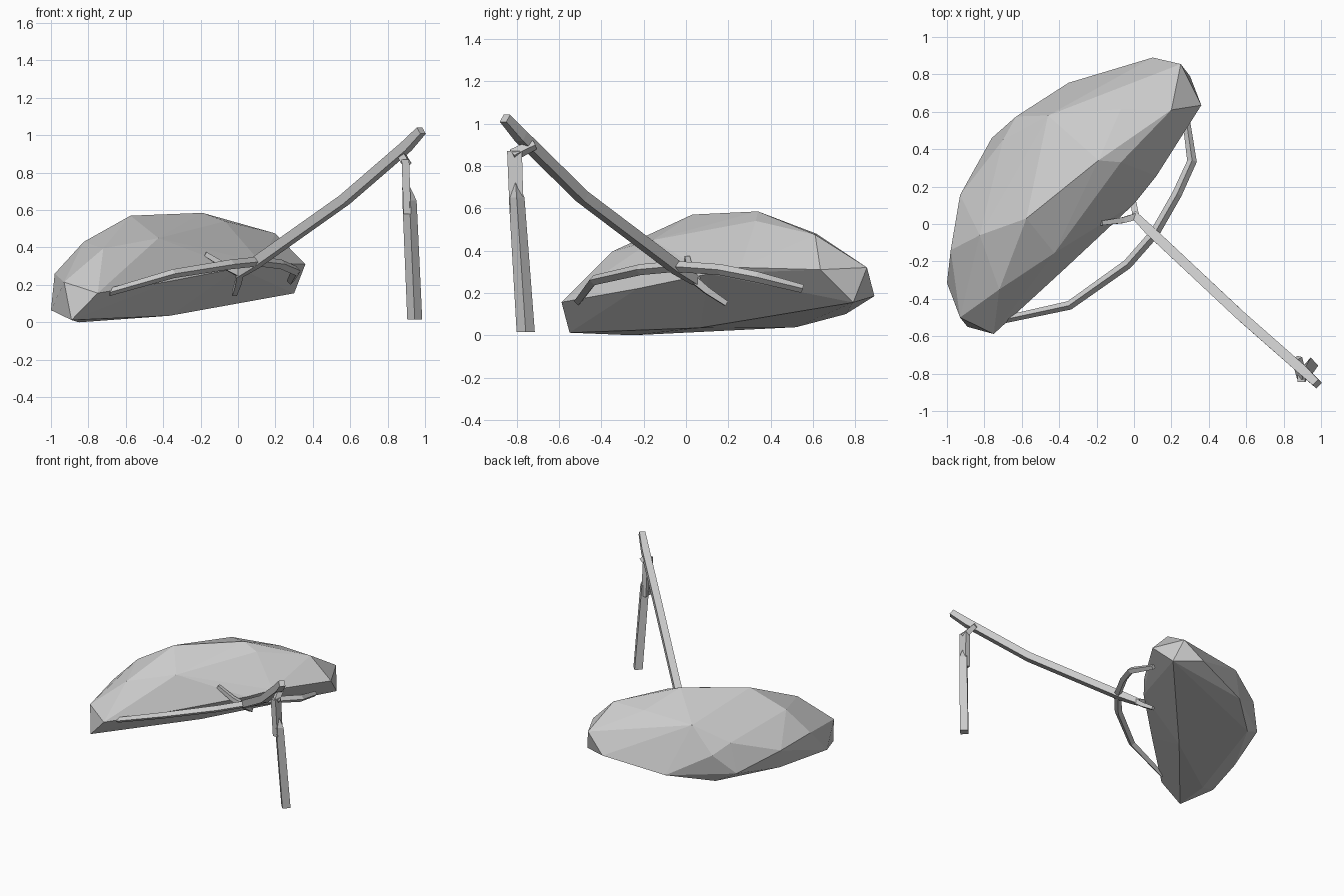
import bpy
import bmesh
import math
from mathutils import Vector

old = bpy.data.objects.get("Cube")
if old:
    bpy.data.objects.remove(old, do_unlink=True)

# One plain grey for everything
grey = bpy.data.materials.new("plain grey")
grey.use_nodes = True
COLOUR = (0.6, 0.6, 0.6, 1)
grey.diffuse_color = COLOUR
shader = next(n for n in grey.node_tree.nodes if n.type == 'BSDF_PRINCIPLED')
shader.inputs["Base Color"].default_value = COLOUR


def finish(name, bm):
    """Turn a bmesh into a flat shaded object."""
    bmesh.ops.recalc_face_normals(bm, faces=bm.faces)
    mesh = bpy.data.meshes.new(name)
    bm.to_mesh(mesh)
    bm.free()
    mesh.materials.append(grey)
    obj = bpy.data.objects.new(name, mesh)
    bpy.context.collection.objects.link(obj)
    return obj


def loft(name, rings):
    """Skin a row of equal-sized rings and cap both ends."""
    bm = bmesh.new()
    rows = [[bm.verts.new(p) for p in ring] for ring in rings]
    for a, b in zip(rows, rows[1:]):
        for i in range(len(a)):
            j = (i + 1) % len(a)
            bm.faces.new((a[i], a[j], b[j], b[i]))
    bm.faces.new(rows[0])
    bm.faces.new(rows[-1])
    return finish(name, bm)


def stick(name, path, radii, roll=0.0):
    """Four-sided stick along a path; roll 0 is diamond, a quarter pi is flat on top."""
    pts = [Vector(p) for p in path]
    rings = []
    for i, (p, r) in enumerate(zip(pts, radii)):
        along = (pts[min(i + 1, len(pts) - 1)] - pts[max(i - 1, 0)]).normalized()
        side = along.cross(Vector((0, 0, 1))).normalized()
        up = side.cross(along)
        angles = [roll + k * math.pi / 2 for k in range(4)]
        rings.append([p + r * (math.cos(t) * side + math.sin(t) * up) for t in angles])
    return loft(name, rings)


def hull(name, points):
    bm = bmesh.new()
    for p in points:
        bm.verts.new(p)
    result = bmesh.ops.convex_hull(bm, input=bm.verts)
    loose = {v for v in result["geom_interior"] + result["geom_unused"]
             if isinstance(v, bmesh.types.BMVert)}
    bmesh.ops.delete(bm, geom=list(loose), context='VERTS')
    return finish(name, bm)


# Faceted boulder: crown, shoulders, overhanging front rim, underside
crown = [(-.575, .03, .57), (-.19, .34, .585), (.2, .61, .475), (-.07, .33, .54),
         (-.07, .615, .48), (-.46, .58, .455), (-.825, -.06, .43),
         (-.72, -.35, .395), (-.425, -.155, .45)]
back = [(.25, .855, .32), (.1, .89, .185), (-.35, .755, .1), (-.63, .575, .26),
        (-.7, .45, .33), (-.76, .46, .11), (-.93, .155, .22),
        (-.98, -.14, .26), (-1, -.315, .065)]
front = [(.36, .635, .31), (.12, .257, .32), (0, .107, .29), (-.36, -.23, .22),
         (-.75, -.588, .156), (-.93, -.5, .215)]
under = [(.3, .79, .155), (-.62, .52, .038), (-.365, .066, .035), (-.87, .08, .045),
         (-.85, -.25, 0), (-.89, -.55, .012)]
hull("boulder", crown + back + front + under)

# Bowed hoop in front of the boulder
stick("hoop",
      [(-.69, -.51, .16), (-.345, -.435, .26), (-.035, -.215, .31), (.11, -.05, .325),
       (.23, .16, .31), (.31, .335, .275), (.28, .55, .22)],
      [.02, .024, .026, .026, .026, .026, .02])

# Long pole with two short fingers at its foot
FLAT = math.pi / 4
stick("pole",
      [(0, .05, .255), (.09, -.04, .315), (.57, -.49, .655), (.9, -.78, .94), (.98, -.855, 1.025)],
      [.028, .037, .037, .037, .03], FLAT)
JOINT = (.01, .04, .26)
stick("left_finger", [JOINT, (-.06, .02, .295), (-.175, .005, .365)], [.025, .022, .017], FLAT)
stick("right_finger", [JOINT, (0, .1, .21), (-.02, .19, .15)], [.025, .022, .017], FLAT)


# Forked post holding up the pole: thick split stem, thin flat top, short prong
def diamond(x, y, z, hx, hy):
    return [(x - hx, y, z), (x, y - hy, z), (x + hx, y, z), (x, y + hy, z)]


def box(x, y, z, hx, hy):
    return [(x + i * hx, y + j * hy, z) for i, j in ((-1, -1), (1, -1), (1, 1), (-1, 1))]


loft("post_stem", [diamond(.945, -.757, .015, .04, .043), diamond(.917, -.8, .65, .038, .037),
                   diamond(.9, -.805, .72, .022, .015)])
loft("post_top", [box(.905, -.8, .58, .02, .033), box(.895, -.81, .87, .02, .035)])
stick("post_prong", [(.9, -.82, .85), (.885, -.77, .875), (.875, -.715, .9)], [.03, .028, .024])
